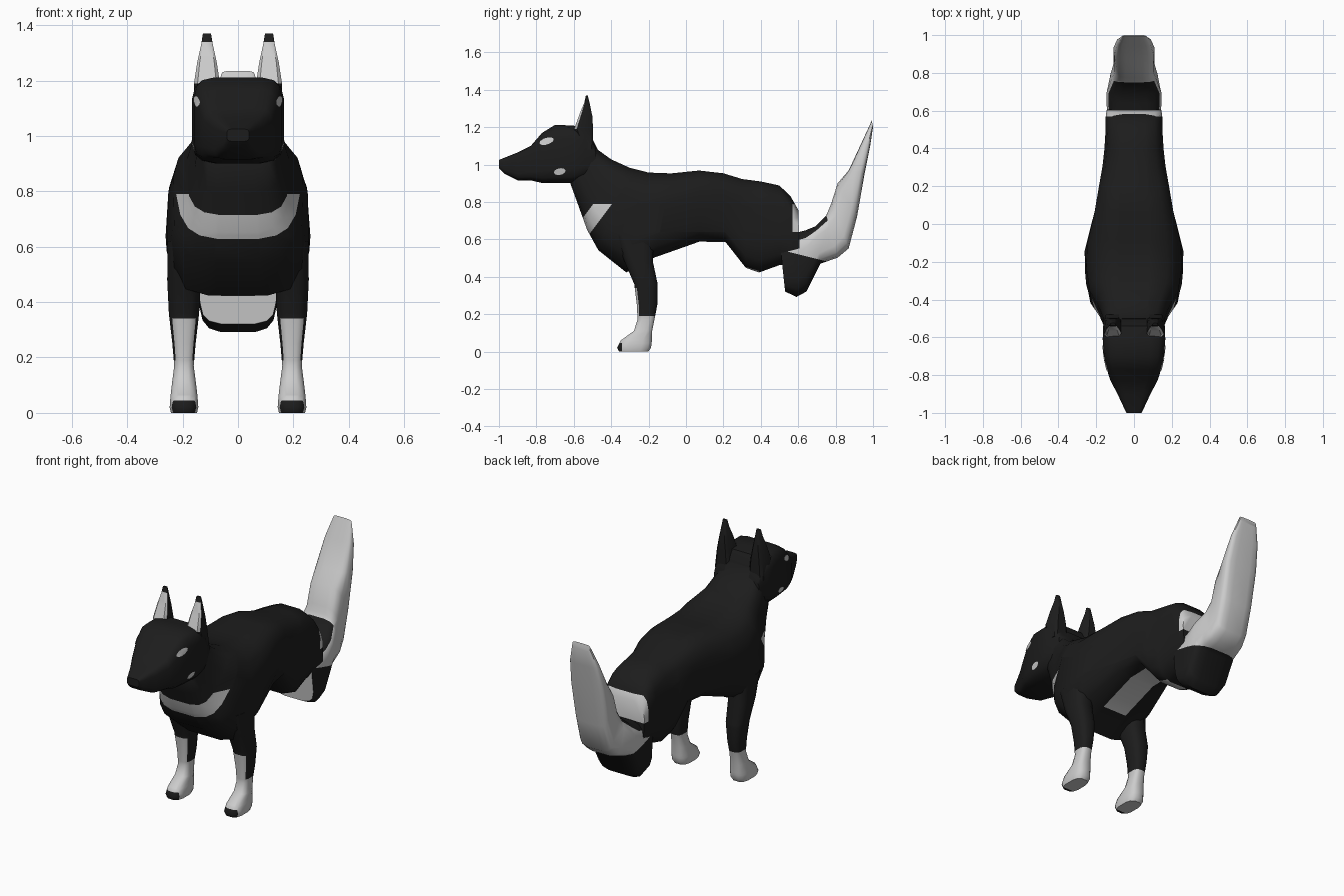
import bpy, bmesh, math
from mathutils import Vector
from mathutils.bvhtree import BVHTree

cube = bpy.data.objects.get("Cube")
if cube:
    bpy.data.objects.remove(cube, do_unlink=True)


def material(name, value):
    mat = bpy.data.materials.new(name)
    mat.use_nodes = True
    colour = (value, value, value, 1)
    mat.diffuse_color = colour
    shader = mat.node_tree.nodes["Principled BSDF"]
    shader.inputs["Base Color"].default_value = colour
    shader.inputs["Roughness"].default_value = 0.8
    return mat


BLACK, WHITE = 0, 1
FUR = [material("black_fur", 0.012), material("white_fur", 0.6)]


def finish(name, bm, rule=None, smooth=50):
    """Colour the faces by a rule and turn the bmesh into an object."""
    bmesh.ops.recalc_face_normals(bm, faces=bm.faces)
    for face in bm.faces:
        if rule:
            face.material_index = rule(face.calc_center_median(), face.normal)
    mesh = bpy.data.meshes.new(name)
    bm.to_mesh(mesh)
    obj = bpy.data.objects.new(name, mesh)
    bpy.context.collection.objects.link(obj)
    for mat in FUR:
        mesh.materials.append(mat)
    bpy.ops.object.select_all(action="DESELECT")
    obj.select_set(True)
    bpy.context.view_layer.objects.active = obj
    bpy.ops.object.shade_smooth_by_angle(angle=math.radians(smooth))
    return obj


def loft(sections, x=0, sides=16, power=3.5):
    """Join rounded sections: first y, z, second y, z, and a half width at each."""
    bm = bmesh.new()
    rings = []
    for y1, z1, y2, z2, w1, w2 in sections:
        ring = []
        for i in range(sides):
            angle = math.tau * (i + 0.5) / sides
            c, s = math.cos(angle), math.sin(angle)
            u = math.copysign(abs(c) ** (2 / power), c)
            v = math.copysign(abs(s) ** (2 / power), s)
            t = (1 - v) / 2
            width = w1 + (w2 - w1) * t
            ring.append(bm.verts.new((x + u * width, y1 + (y2 - y1) * t, z1 + (z2 - z1) * t)))
        rings.append(ring)
    for a, b in zip(rings, rings[1:]):
        for i in range(sides):
            j = (i + 1) % sides
            bm.faces.new((a[i], a[j], b[j], b[i]))
    bm.faces.new(rings[0])
    bm.faces.new(rings[-1])
    return bm


def cut(bm, point, normal):
    """Add an edge loop where a colour changes."""
    bmesh.ops.bisect_plane(bm, geom=bm.verts[:] + bm.edges[:] + bm.faces[:],
                           plane_co=point, plane_no=normal)


# Neck and trunk
trunk = loft([
    (-.50, 1.14, -.62, .90, .14, .15),
    (-.47, 1.08, -.58, .79, .165, .155),
    (-.40, 1.03, -.53, .65, .19, .18),
    (-.30, .985, -.47, .54, .24, .23),
    (-.20, .96, -.32, .42, .25, .265),
    (-.08, .955, -.17, .50, .24, .275),
    (.07, .97, .07, .585, .21, .21),
    (.20, .955, .21, .585, .19, .18),
    (.30, .925, .32, .445, .17, .165),
    (.40, .912, .39, .42, .16, .155),
    (.50, .89, .50, .46, .155, .145),
    (.56, .83, .57, .46, .155, .145),
    (.60, .76, .61, .46, .15, .14)])
BAND = Vector((0, -.8, .6))
for level in (.79, .87):
    cut(trunk, BAND * level, BAND)
cut(trunk, (0, 0, .79), (0, 0, 1))
cut(trunk, (0, 0, .64), (0, 0, 1))
cut(trunk, (0, .57, 0), (0, 1, 0))
for side in (-1, 1):
    cut(trunk, (side * .08, 0, 0), (1, 0, 0))


def trunk_rule(c, n):
    chest = .79 < BAND.dot(c) < .87 and c.z < .79
    rump = c.y > .57 and .64 < c.z < .79
    belly = n.z < -.7 and abs(c.x) < .08 and -.22 < c.y < .4
    return WHITE if chest or rump or belly else BLACK


finish("neck_and_trunk", trunk, trunk_rule)

# Head and muzzle
head = loft([(y, top, y, low, w, w) for y, top, low, w in (
    (-1.0, 1.025, .98, .04),
    (-.97, 1.037, .95, .055),
    (-.90, 1.065, .915, .088),
    (-.83, 1.10, .915, .125),
    (-.77, 1.17, .90, .145),
    (-.70, 1.213, .90, .16),
    (-.61, 1.21, .90, .167),
    (-.54, 1.20, .92, .165),
    (-.48, 1.09, .96, .15))], power=5)
finish("head", head, smooth=40)
head_surface = BVHTree.FromBMesh(head)


# Face markings laid on the sides of the head
def marking(name, side, y, z, length, height, tilt):
    bm = bmesh.new()

    def on_head(py, pz):
        hit = head_surface.ray_cast(Vector((side, py, pz)), Vector((-side, 0, 0)))[0]
        return bm.verts.new(hit + Vector((side * .004, 0, 0)))

    ring = []
    for i in range(10):
        a = math.tau * i / 10
        du, dv = length * math.cos(a), height * math.sin(a)
        ring.append(on_head(y + du * math.cos(tilt) - dv * math.sin(tilt),
                            z + du * math.sin(tilt) + dv * math.cos(tilt)))
    middle = on_head(y, z)
    for a, b in zip(ring, ring[1:] + ring[:1]):
        bm.faces.new((middle, a, b) if side > 0 else (middle, b, a))
    obj = finish(name, bm, lambda c, n: WHITE)
    if obj.data.polygons[0].normal.x * side < 0:
        obj.data.flip_normals()


for side, label in ((1, "left"), (-1, "right")):
    marking(label + "_brow_mark", side, -.745, 1.125, .04, .018, .3)
    marking(label + "_cheek_mark", side, -.675, .962, .032, .018, .2)

    # Ear with pale front
    ear = loft([
        (-.55, 1.08, -.495, 1.08, .05, .05),
        (-.60, 1.19, -.495, 1.19, .05, .04),
        (-.57, 1.27, -.50, 1.26, .038, .025),
        (-.545, 1.33, -.515, 1.33, .023, .015),
        (-.535, 1.37, -.525, 1.37, .016, .01)], x=side * .112, sides=8, power=5)
    cut(ear, (0, 0, 1.34), (0, 0, 1))
    finish(label + "_ear", ear,
           lambda c, n: WHITE if n.y < -.6 and 1.15 < c.z < 1.34 else BLACK, 40)

    # Front leg with pale sock and dark claws
    leg = loft([(front, z, back, z, w, w) for z, front, back, w in (
        (.62, -.38, -.17, .06),
        (.48, -.33, -.175, .062),
        (.36, -.278, -.15, .056),
        (.25, -.264, -.152, .043),
        (.17, -.26, -.168, .036),
        (.11, -.28, -.18, .044),
        (.06, -.35, -.18, .05),
        (.02, -.37, -.185, .053),
        (0, -.36, -.20, .048))], x=side * .195, sides=12, power=3)
    cut(leg, (0, 0, .19), (0, 0, 1))
    cut(leg, (0, 0, .34), (0, 0, 1))
    cut(leg, (0, -.342, 0), (0, 1, 0))
    cut(leg, (0, 0, .045), (0, 0, 1))

    def leg_rule(c, n):
        if c.y < -.342 and c.z < .045:
            return BLACK
        sock = c.z < .19 or (c.z < .34 and n.y < -.4)
        return WHITE if sock else BLACK

    finish(label + "_front_leg", leg, leg_rule)

# Hindquarter stump and upswept tail
tail = loft([
    (.50, .60, .53, .32, .135, .14),
    (.60, .64, .59, .29, .145, .14),
    (.64, .65, .645, .32, .15, .14),
    (.69, .67, .72, .47, .148, .14),
    (.75, .73, .81, .50, .115, .13),
    (.775, .79, .87, .55, .10, .115),
    (.81, .90, .915, .72, .10, .115),
    (.87, .97, .955, .95, .10, .115),
    (.94, 1.12, .985, 1.10, .085, .095),
    (.993, 1.235, 1.0, 1.20, .06, .06)], power=4)
cut(tail, (0, .6, .52), (0, .25, 1))
cut(tail, (0, .76, 0), (0, 1, 0))


def tail_rule(c, n):
    if n.y < -.7 and c.y < .55:
        return WHITE
    saddle = c.y < .76 and n.z > .5
    underside = c.y < .74 and c.z + .25 * (c.y - .6) < .52
    return BLACK if saddle or underside else WHITE


finish("tail", tail, tail_rule)
